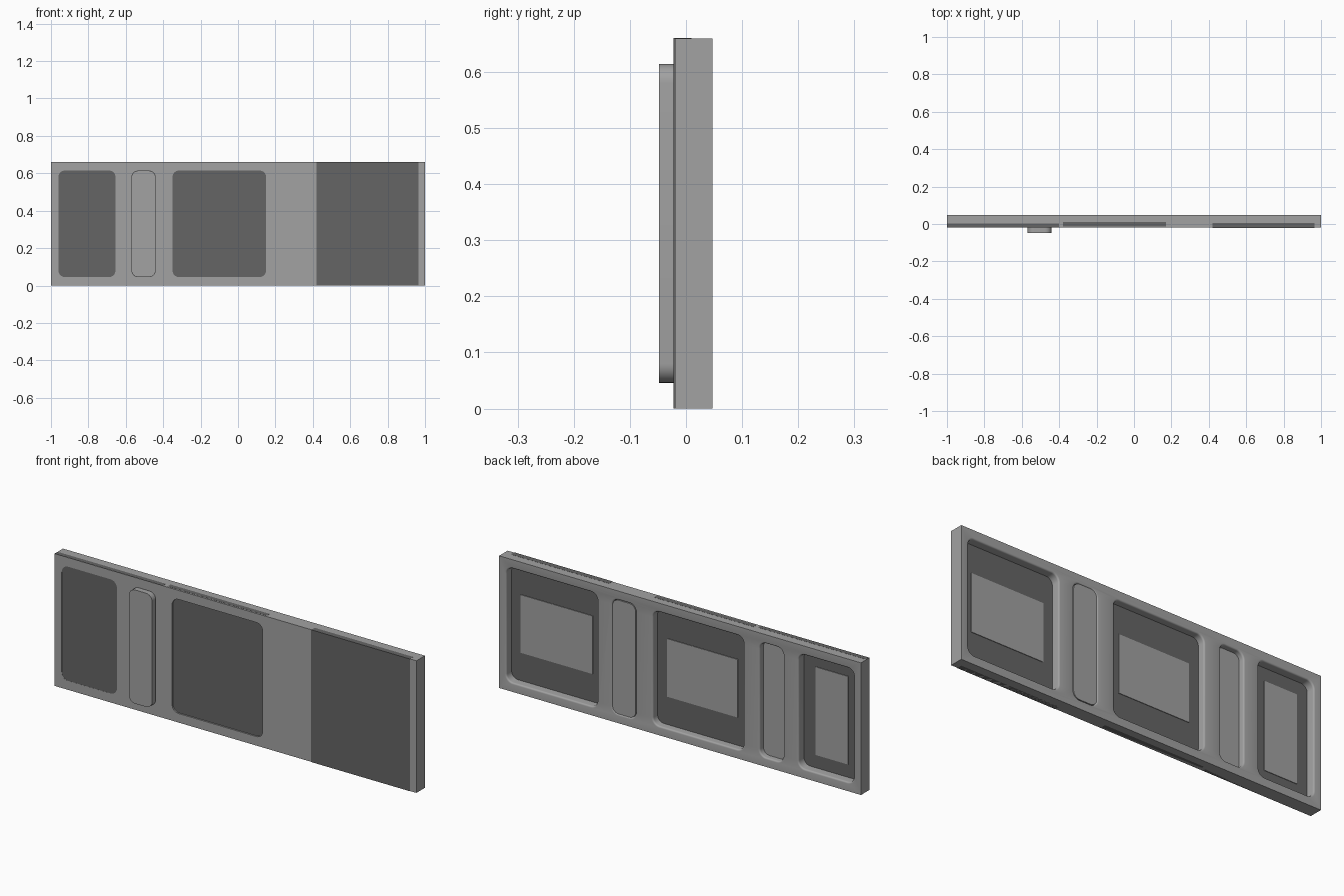
import bpy, bmesh, math

if "Cube" in bpy.data.objects:
    bpy.data.objects.remove(bpy.data.objects["Cube"])

H = 0.66                      # panel height
FRONT, BACK = -0.02, 0.047    # panel depth range
Z0, Z1 = 0.045, 0.615         # height range of the openings
RIM = 0.008                   # rounded rim on the back of each opening


def material(name, v):
    m = bpy.data.materials.new(name)
    m.diffuse_color = (v, v, v, 1)
    m.use_nodes = True
    m.node_tree.nodes["Principled BSDF"].inputs["Base Color"].default_value = m.diffuse_color
    return m


GREY = material("grey_metal", 0.36)
DARK = material("dark_metal", 0.13)


def finish(name, bm, mat):
    bmesh.ops.recalc_face_normals(bm, faces=bm.faces)
    me = bpy.data.meshes.new(name)
    bm.to_mesh(me)
    bm.free()
    ob = bpy.data.objects.new(name, me)
    bpy.context.collection.objects.link(ob)
    me.materials.append(mat)
    return ob


def box(name, x0, x1, y0, y1, z0, z1, mat):
    bm = bmesh.new()
    bmesh.ops.create_cube(bm, size=1)
    for v in bm.verts:
        v.co = ((x0 + x1) / 2 + v.co.x * (x1 - x0),
                (y0 + y1) / 2 + v.co.y * (y1 - y0),
                (z0 + z1) / 2 + v.co.z * (z1 - z0))
    return finish(name, bm, mat)


def rounded_loft(name, x0, x1, sections, mat, r=0.035, n=8):
    """Loft a rounded rectangle along y; sections are (y, outward offset)."""
    bm = bmesh.new()
    rings = []
    for y, off in sections:
        ring = []
        corners = ((x1 - r, Z1 - r), (x0 + r, Z1 - r), (x0 + r, Z0 + r), (x1 - r, Z0 + r))
        for i, (cx, cz) in enumerate(corners):
            for k in range(n + 1):
                a = math.pi / 2 * (i + k / n)
                ring.append(bm.verts.new((cx + (r + off) * math.cos(a), y,
                                          cz + (r + off) * math.sin(a))))
        rings.append(ring)
    for a, b in zip(rings, rings[1:]):
        for i in range(len(a)):
            j = (i + 1) % len(a)
            bm.faces.new((a[i], a[j], b[j], b[i]))
    bm.faces.new(rings[0])
    bm.faces.new(rings[-1])
    return finish(name, bm, mat)


def smooth(ob):
    bpy.ops.object.select_all(action='DESELECT')
    ob.select_set(True)
    bpy.context.view_layer.objects.active = ob
    bpy.ops.object.shade_smooth_by_angle(angle=math.radians(30))


# Main frame with five rounded openings; the fourth is blind at the front
frame = box("frame", -1, 1, FRONT, BACK, 0, H, GREY)
openings = [(-0.96, -0.655, -0.1), (-0.57, -0.44, -0.1), (-0.35, 0.15, -0.1),
            (0.245, 0.375, 0.0), (0.458, 0.96, -0.1)]
rim = [(BACK - RIM + RIM * math.sin(a), RIM * (1 - math.cos(a)))
       for a in (math.pi / 2 * k / 4 for k in range(5))]
bpy.context.view_layer.objects.active = frame
for x0, x1, y0 in openings:
    cutter = rounded_loft("opening_cutter", x0, x1,
                          [(y0, 0)] + rim + [(BACK + 0.02, RIM)], GREY)
    cutter.hide_render = True
    mod = frame.modifiers.new("opening", 'BOOLEAN')
    mod.operation = 'DIFFERENCE'
    mod.solver = 'EXACT'
    mod.object = cutter
    bpy.ops.object.modifier_apply(modifier=mod.name)
    bpy.data.objects.remove(cutter)
smooth(frame)

# Two equal sliding bars: one pushed out to the front, one flush at the back
for name, i, y0, y1 in (("raised_bar", 1, -0.048, 0.019), ("flush_bar", 3, 0.001, 0.046)):
    x0, x1, _ = openings[i]
    smooth(rounded_loft(name, x0, x1, [(y0, -0.001), (y1, -0.001)], GREY))

# Dark sliding panels running the full height, each with a grey plate on its back
panels = [("left", -1.0, -0.4, -0.0195, 0.004, (-0.90, -0.72, 0.11, 0.55)),
          ("middle", -0.38, 0.17, -0.013, 0.010, (-0.295, 0.095, 0.185, 0.475)),
          ("right", 0.42, 0.965, -0.022, 0.005, (0.51, 0.91, 0.185, 0.475))]
for side, x0, x1, y0, y1, (px0, px1, pz0, pz1) in panels:
    box(side + "_panel", x0, x1, y0, y1, -0.0 if side == "left" else 0.0, H + 0.0005, DARK)
    box(side + "_back_plate", px0, px1, y1 - 0.005, y1 + 0.003, pz0, pz1, GREY)
